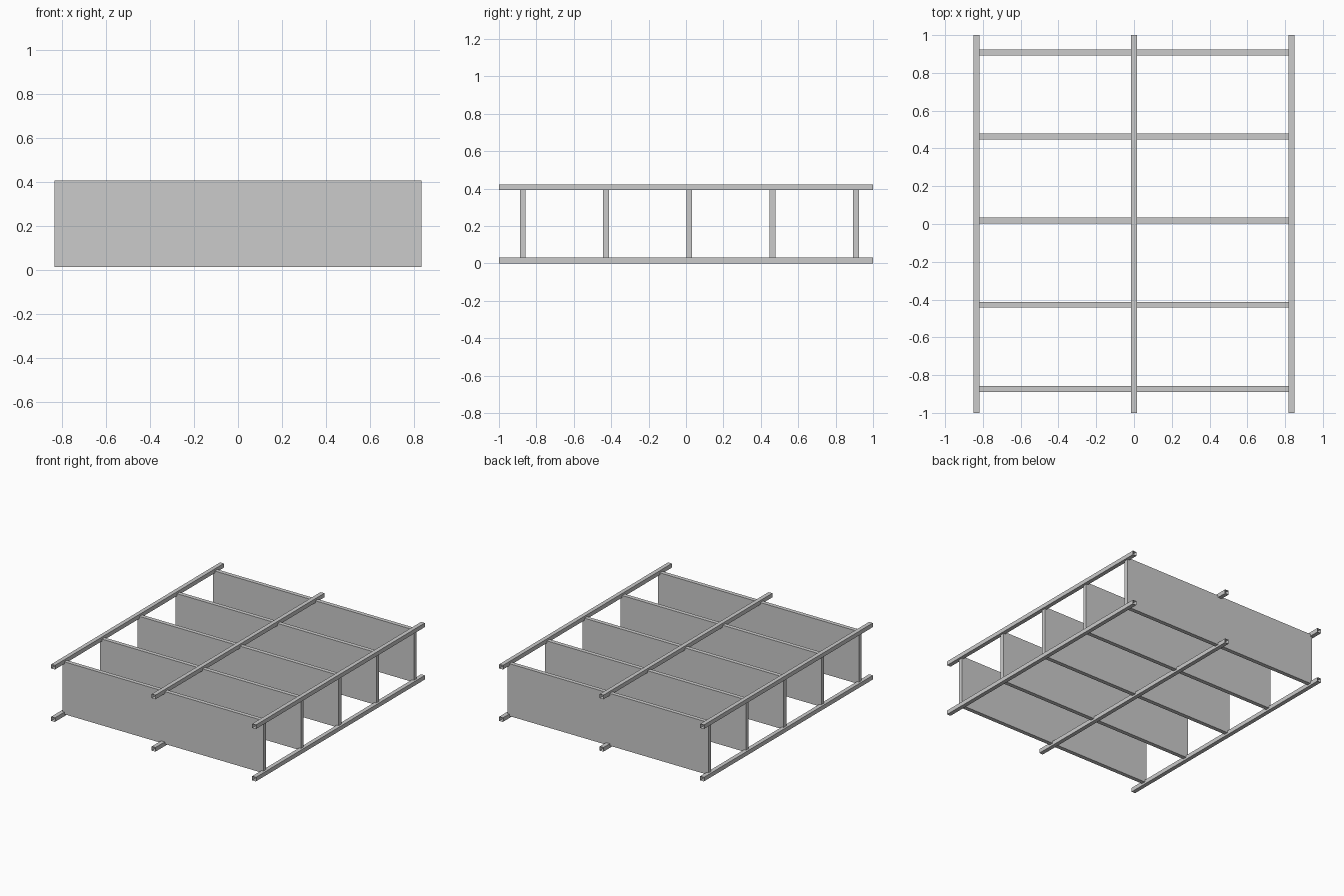
import bpy, bmesh
from mathutils import Matrix

if "Cube" in bpy.data.objects:
    bpy.data.objects.remove(bpy.data.objects["Cube"])

RAIL = 0.031          # square rail width
RAIL_X = 0.833        # outer rail offset
LOW_Z, HIGH_Z = 0.0155, 0.408


def box(name, centre, size, open_ends=False):
    bm = bmesh.new()
    bmesh.ops.create_cube(bm, size=1.0, matrix=Matrix.Translation(centre) @ Matrix.Diagonal((*size, 1)))
    if open_ends:
        bm.normal_update()
        ends = [f for f in bm.faces if abs(f.normal.y) > 0.9]
        bmesh.ops.delete(bm, geom=ends, context='FACES_ONLY')
    mesh = bpy.data.meshes.new(name)
    bm.to_mesh(mesh)
    bm.free()
    bpy.context.collection.objects.link(bpy.data.objects.new(name, mesh))


# Long square-tube rails, open at both ends
for level, z in (("lower", LOW_Z), ("upper", HIGH_Z)):
    for side, x in (("left", -RAIL_X), ("middle", 0), ("right", RAIL_X)):
        box(f"{level}_{side}_rail", (x, 0, z), (RAIL, 2, RAIL), open_ends=True)

# Upright cross panels, running to the centre lines of the rails
for i in range(5):
    y = -0.873 + i * 0.4453
    box(f"cross_panel_{i + 1}", (0, y, (LOW_Z + HIGH_Z) / 2),
        (2 * RAIL_X, 0.031, HIGH_Z - LOW_Z))
